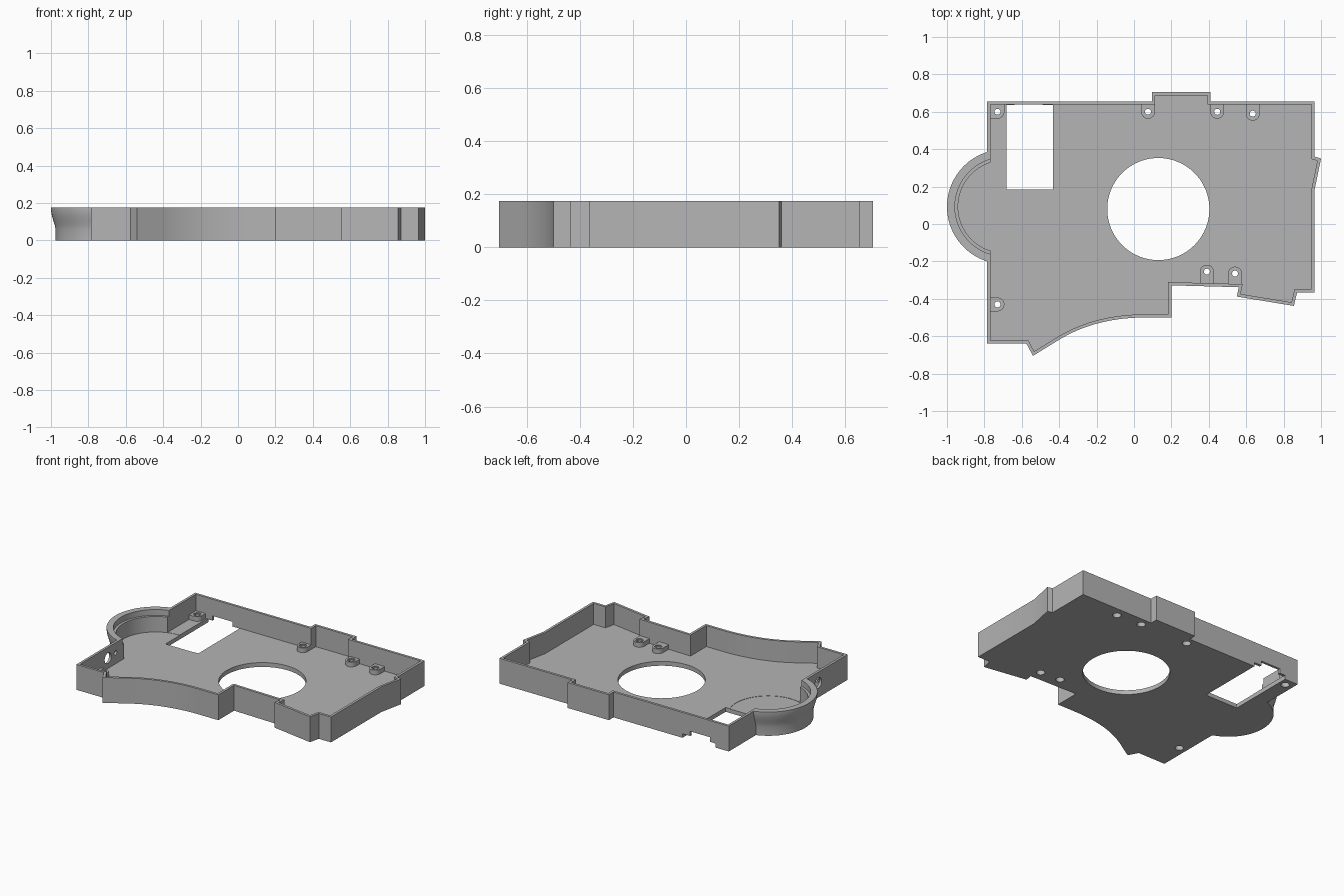
import bpy, bmesh, math
from mathutils import Vector

cube = bpy.data.objects.get("Cube")
if cube:
    bpy.data.objects.remove(cube, do_unlink=True)

HEIGHT, FLOOR, WALL = 0.175, 0.03, 0.017

grey = bpy.data.materials.new("plain grey")
grey.use_nodes = True
colour = (0.46, 0.46, 0.46, 1)
grey.diffuse_color = colour
grey.node_tree.nodes["Principled BSDF"].inputs["Base Color"].default_value = colour


def make(name, bm):
    bmesh.ops.recalc_face_normals(bm, faces=bm.faces)
    mesh = bpy.data.meshes.new(name)
    bm.to_mesh(mesh)
    bm.free()
    mesh.materials.append(grey)
    ob = bpy.data.objects.new(name, mesh)
    bpy.context.collection.objects.link(ob)
    return ob


def prism(name, points, z0, z1):
    bm = bmesh.new()
    face = bm.faces.new([bm.verts.new((x, y, z0)) for x, y in points])
    top = bmesh.ops.extrude_face_region(bm, geom=[face])["geom"]
    verts = [v for v in top if isinstance(v, bmesh.types.BMVert)]
    bmesh.ops.translate(bm, verts=verts, vec=(0, 0, z1 - z0))
    return make(name, bm)


def box(name, x0, x1, y0, y1, z0, z1):
    return prism(name, [(x0, y0), (x1, y0), (x1, y1), (x0, y1)], z0, z1)


def lathe(name, profile, centre, steps=96):
    """Closed solid of revolution from (radius, height) pairs."""
    bm = bmesh.new()
    rings = []
    for r, z in profile:
        angles = [math.tau * i / steps for i in range(steps)]
        rings.append([bm.verts.new((centre[0] + r * math.cos(a),
                                    centre[1] + r * math.sin(a), z)) for a in angles])
    for a, b in zip(rings, rings[1:]):
        for i in range(steps):
            j = (i + 1) % steps
            bm.faces.new((a[i], a[j], b[j], b[i]))
    bm.faces.new(rings[0])
    bm.faces.new(rings[-1])
    return make(name, bm)


def inset(points, d):
    """Mitred inward offset of a counter-clockwise outline."""
    out = []
    for i, p in enumerate(points):
        p = Vector(p)
        a = (p - Vector(points[i - 1])).normalized()
        b = (Vector(points[(i + 1) % len(points)]) - p).normalized()
        na, nb = Vector((-a.y, a.x)), Vector((-b.y, b.x))
        out.append(tuple(p + (na + nb) * d / (1 + na.dot(nb))))
    return out


def combine(target, other, operation):
    mod = target.modifiers.new("combine", "BOOLEAN")
    mod.object, mod.operation, mod.solver = other, operation, "EXACT"
    graph = bpy.context.evaluated_depsgraph_get()
    mesh = bpy.data.meshes.new_from_object(target.evaluated_get(graph))
    target.modifiers.clear()
    target.data = mesh
    bpy.data.objects.remove(other, do_unlink=True)


# Outer outline, with the sweeping front edge as a quadratic curve
p0, p1, p2 = Vector((-0.41, -0.625)), Vector((-0.22, -0.505)), Vector((0.04, -0.5))
sweep = [tuple(p0 * (1 - t) ** 2 + p1 * 2 * t * (1 - t) + p2 * t * t)
         for t in [i / 16 for i in range(17)]]
outline = [(-0.785, -0.64), (-0.575, -0.64), (-0.54, -0.705)] + sweep + [
    (0.2, -0.5), (0.2, -0.328), (0.56, -0.338), (0.55, -0.388), (0.855, -0.438),
    (0.872, -0.365), (0.965, -0.365), (0.965, 0.18), (1.0, 0.35), (0.965, 0.36),
    (0.965, 0.655), (0.41, 0.655), (0.41, 0.705), (0.095, 0.705), (0.095, 0.655),
    (-0.785, 0.655)]
tray = prism("tray", outline, 0, HEIGHT)

# Round side bulge with flared rim
bulge_at = (-0.6935, 0.0925)
flare = [(0.2815, 0), (0.2815, 0.06), (0.287, 0.085), (0.295, 0.11),
         (0.302, 0.135), (0.3065, 0.16), (0.3065, HEIGHT)]
combine(tray, lathe("bulge", flare, bulge_at), "UNION")

# Hollow interior, with a stepped ledge inside the bulge
combine(tray, prism("cavity", inset(outline, WALL), FLOOR, 0.3), "DIFFERENCE")
ledge = [(0.247, FLOOR - 0.002), (0.247, 0.135), (0.264, 0.135), (0.264, 0.3)]
combine(tray, lathe("bulge_cavity", ledge, bulge_at), "DIFFERENCE")

# Screw bosses: position, direction to the wall, reach
R, BOSS_TOP = 0.037, 0.062
BACK, FRONT, LEFT = math.pi / 2, -math.pi / 2, math.pi
bosses = [(-0.73, 0.6, BACK, 0.047), (-0.73, 0.6, LEFT, 0.047),
          (0.075, 0.6, BACK, 0.047), (0.445, 0.6, BACK, 0.047),
          (0.635, 0.59, BACK, 0.057), (-0.73, -0.43, LEFT, 0.047),
          (0.39, -0.255, FRONT, 0.07), (0.54, -0.265, FRONT, 0.065)]
for x, y, turn, reach in bosses:
    c, s = math.cos(turn), math.sin(turn)
    arc = [math.pi / 2 + math.pi * i / 20 for i in range(21)]
    shape = [(R * math.cos(a), R * math.sin(a)) for a in arc] + [(reach, -R), (reach, R)]
    points = [(x + u * c - v * s, y + u * s + v * c) for u, v in shape]
    combine(tray, prism("boss", points, 0.015, BOSS_TOP), "UNION")
combine(tray, box("boss_corner", -0.778, -0.73, 0.6, 0.647, 0.014, BOSS_TOP), "UNION")

# Through hole and counterbore from below for every boss
for x, y in sorted({b[:2] for b in bosses}):
    bore = [(0.027, -0.1), (0.027, 0.04), (0.016, 0.04), (0.016, 0.055),
            (0.024, 0.055), (0.024, 0.1)]
    combine(tray, lathe("bore", bore, (x, y), 32), "DIFFERENCE")

# Large round opening, rectangular opening and stepped notch in the back wall
combine(tray, lathe("round_opening", [(0.273, -0.1), (0.273, 0.1)], (0.13, 0.08)), "DIFFERENCE")
combine(tray, box("slot", -0.683, -0.432, 0.185, 0.637, -0.1, 0.1), "DIFFERENCE")
combine(tray, box("notch", -0.683, -0.432, 0.6, 0.7, -0.1, 0.028), "DIFFERENCE")
combine(tray, box("notch_step", -0.64, -0.49, 0.61, 0.71, -0.11, 0.06), "DIFFERENCE")

# Two round ports through the side wall
for y, z, r in [(-0.32, 0.1, 0.036), (-0.238, 0.105, 0.015)]:
    ring = [math.tau * i / 32 for i in range(32)]
    port = prism("port", [(r * math.cos(a), r * math.sin(a)) for a in ring], -0.05, 0.05)
    port.rotation_euler = (0, math.pi / 2, 0)
    port.location = (-0.777, y, z)
    bpy.context.view_layer.update()
    combine(tray, port, "DIFFERENCE")

bpy.ops.object.select_all(action="DESELECT")
tray.select_set(True)
bpy.context.view_layer.objects.active = tray
bpy.ops.object.shade_smooth_by_angle(angle=math.radians(30))
